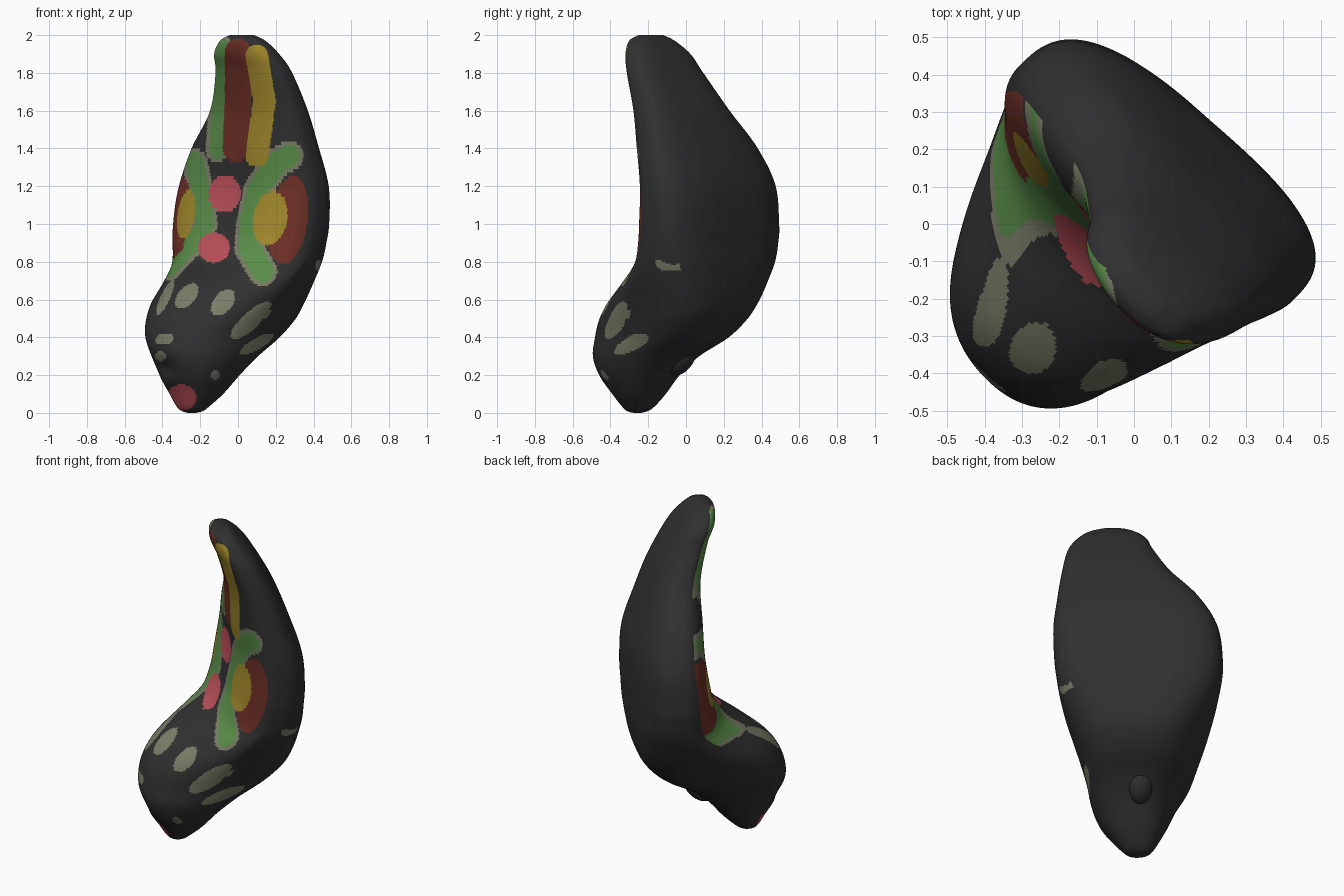
import bpy, bmesh, math
from mathutils import Vector

cube = bpy.data.objects.get("Cube")
if cube:
    bpy.data.objects.remove(cube)


def make_material(name, rgb):
    mat = bpy.data.materials.new(name)
    mat.use_nodes = True
    mat.diffuse_color = (*rgb, 1)
    mat.node_tree.nodes["Principled BSDF"].inputs["Base Color"].default_value = (*rgb, 1)
    return mat


palette = {
    "charcoal": (.03, .03, .03),
    "khaki": (.2, .21, .14),
    "green": (.1, .27, .065),
    "dark_red": (.16, .03, .02),
    "yellow": (.36, .25, .025),
    "coral": (.5, .08, .1),
}
materials = [make_material(name, rgb) for name, rgb in palette.items()]
colour_index = {name: i for i, name in enumerate(palette)}

# Body sections: height, front, back, right edge, left edge on the diagonal axes
sections = [
    (0, -.375, -.335, -.01, .03),
    (.01, -.4, -.305, -.05, .07),
    (.035, -.425, -.27, -.08, .1),
    (.1, -.465, -.2, -.12, .16),
    (.2, -.53, -.11, -.17, .23),
    (.3, -.57, .01, -.22, .27),
    (.4, -.57, .17, -.3, .29),
    (.5, -.54, .265, -.355, .32),
    (.6, -.475, .31, -.41, .355),
    (.7, -.36, .33, -.455, .39),
    (.8, -.215, .34, -.49, .415),
    (.9, -.14, .34, -.51, .43),
    (1, -.105, .34, -.515, .44),
    (1.2, -.075, .325, -.49, .445),
    (1.4, -.08, .265, -.385, .43),
    (1.6, -.09, .19, -.22, .41),
    (1.8, -.14, .085, -.11, .385),
    (1.9, -.18, .02, -.07, .345),
    (1.97, -.185, -.045, 0, .29),
    (2, -.16, -.08, .07, .22),
]
STEPS, SIDES = 11, 300


def spline(p0, p1, p2, p3, t):
    return [.5 * (2 * b + (c - a) * t + (2 * a - 5 * b + 4 * c - d) * t * t
                  + (3 * b - a - 3 * c + d) * t ** 3)
            for a, b, c, d in zip(p0, p1, p2, p3)]


def smooth_sections():
    last = len(sections) - 1
    for i in range(last):
        around = [sections[min(max(i + k, 0), last)] for k in (-1, 0, 1, 2)]
        for j in range(STEPS):
            yield spline(*around, j / STEPS)
    yield sections[last]


def signed_power(value, power):
    return math.copysign(abs(value) ** power, value)


def section_point(section, angle):
    z, front, back, right, left = section
    c, s = math.cos(angle), math.sin(angle)
    # Squarer back above the head, narrower front around the neck
    if c > 0:
        power = .88 - .2 * min(max((z - .2) / .3, 0), 1)
    else:
        power = .9 + .4 * math.exp(-((z - .72) / .17) ** 2)
    c, s = signed_power(c, power), signed_power(s, power)
    depth = (front + back) / 2 + c * (back - front) / 2
    side = (right + left) / 2 + s * (left - right) / 2
    # Skewed shoulders and a shallow hollow down the painted front
    belly = math.exp(-((z - 1.05) / .4) ** 2)
    depth += .07 * belly * (side + .04)
    if c < 0:
        depth -= .02 * belly * c * math.exp(-((side + .02) / .16) ** 2)
        # Mouth crease above the nose
        depth -= .022 * c * math.exp(-((z - .24) / .05) ** 2 - ((side + .02) / .09) ** 2)
    return Vector(((depth + side) / math.sqrt(2), (depth - side) / math.sqrt(2), z))


# Painted markings, projected onto the front
strokes = [
    ("green", .042, [(-.1, 1.95), (-.09, 1.7), (-.11, 1.39)]),
    ("green", .058, [(.27, 1.36), (.2, 1.32), (.11, 1.19), (.07, 1.02), (.06, .87), (.13, .75)]),
    ("green", .048, [(-.23, 1.33), (-.2, 1.18), (-.175, 1), (-.24, .89)]),
    ("green", .03, [(-.24, .88), (-.36, .75)]),
    ("dark_red", .07, [(0, 1.91), (0, 1.65), (-.01, 1.4)]),
    ("yellow", .06, [(.1, 1.89), (.14, 1.65), (.1, 1.36)]),
]
# Spots: colour, x, z, half width, half height, lean in degrees
spots = [
    ("khaki", -.385, .61, .025, .1, 25),
    ("khaki", -.27, .62, .045, .08, 42),
    ("khaki", -.08, .585, .05, .08, 40),
    ("khaki", .07, .49, .045, .14, 48),
    ("khaki", .1, .365, .03, .1, 60),
    ("khaki", -.39, .39, .05, .03, -10),
    ("khaki", -.41, .3, .03, .025, 0),
    ("khaki", -.12, .2, .025, .025, 0),
    ("khaki", .425, .78, .015, .03, 0),
    ("dark_red", .265, 1.02, .103, .235, 8),
    ("dark_red", -.33, 1, .075, .25, 8),
    ("yellow", .17, 1.03, .09, .145, 10),
    ("yellow", -.275, 1.05, .045, .13, 8),
    ("coral", -.07, 1.16, .085, .1, 0),
    ("coral", -.128, .875, .085, .08, 0),
    ("coral", -.3, .08, .08, .07, 0),
]


def stroke_distance(point, path):
    best = 9
    for a, b in zip(path, path[1:]):
        a, b = Vector(a), Vector(b)
        along = b - a
        t = min(max((point - a).dot(along) / along.length_squared, 0), 1)
        best = min(best, (point - a - along * t).length)
    return best


def inside_spot(point, x, z, width, height, lean):
    angle = math.radians(lean)
    dx, dz = point.x - x, point.y - z
    across = dx * math.cos(angle) - dz * math.sin(angle)
    up = dx * math.sin(angle) + dz * math.cos(angle)
    return (across / width) ** 2 + (up / height) ** 2 < 1


def marking(point):
    colour = "charcoal"
    distances = [(name, stroke_distance(point, path) - radius) for name, radius, path in strokes]
    # Thin khaki rim around the green bands
    if any(name == "green" and gap < .02 for name, gap in distances):
        colour = "khaki"
    for name, *shape in spots:
        if name in ("khaki", "dark_red") and inside_spot(point, *shape):
            colour = name
    for name, gap in distances:
        if gap < 0:
            colour = name
    for name, *shape in spots:
        if name in ("yellow", "coral") and inside_spot(point, *shape):
            colour = name
    return colour_index[colour]


def add_object(name, bm):
    mesh = bpy.data.meshes.new(name)
    for mat in materials:
        mesh.materials.append(mat)
    bmesh.ops.recalc_face_normals(bm, faces=bm.faces)
    for face in bm.faces:
        face.smooth = True
        if name == "body" and face.normal.y < .15 and face.normal.z < .9:
            centre = face.calc_center_median()
            face.material_index = marking(Vector((centre.x, centre.z)))
    bm.to_mesh(mesh)
    bm.free()
    obj = bpy.data.objects.new(name, mesh)
    bpy.context.collection.objects.link(obj)
    return obj


# Body lofted through the smoothed sections
bm = bmesh.new()
rings = [[bm.verts.new(section_point(sec, math.tau * k / SIDES)) for k in range(SIDES)]
         for sec in smooth_sections()]
for low, high in zip(rings, rings[1:]):
    for k in range(SIDES):
        n = (k + 1) % SIDES
        bm.faces.new((low[k], low[n], high[n], high[k]))
bm.faces.new(rings[0])
bm.faces.new(rings[-1])
add_object("body", bm)

# Small stub blended into the underside, tilted along the diagonal
bm = bmesh.new()
bmesh.ops.create_uvsphere(bm, u_segments=32, v_segments=16, radius=.09)
stub = add_object("underside_stub", bm)
stub.location = (-.07, -.03, .3)
stub.scale = (.85, .85, 1.3)
stub.rotation_euler = (-.5, .5, 0)
